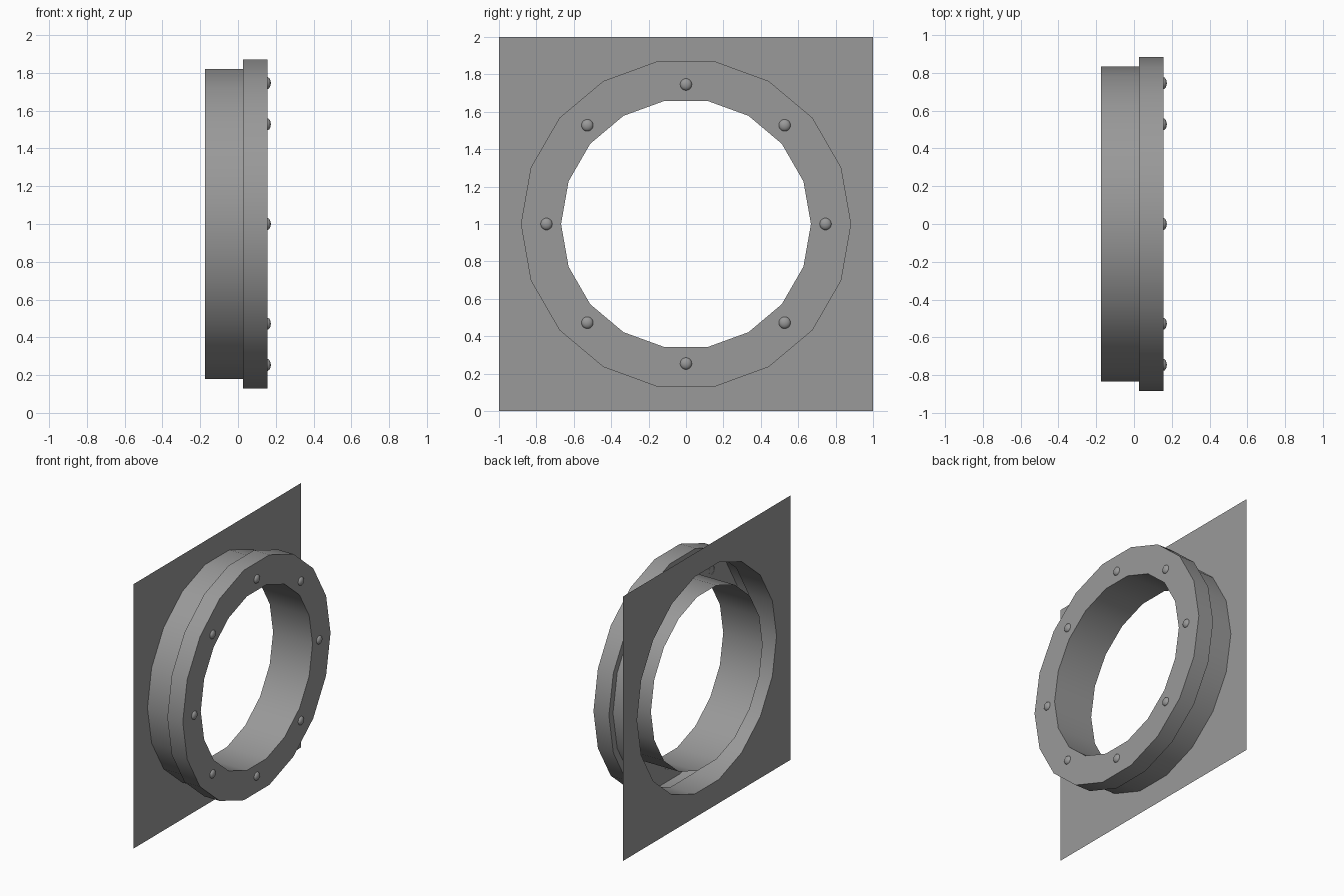
import bpy, bmesh
from math import sin, cos, tau
from mathutils import Matrix

if "Cube" in bpy.data.objects:
    bpy.data.objects.remove(bpy.data.objects["Cube"])

SIDES = 18
BACK, STEP, FACE = -0.174, 0.027, 0.156
R_BORE, R_TUBE, R_FLANGE, R_BOLTS = 0.668, 0.834, 0.883, 0.746
CZ = 1.0

# Mid grey metal
metal = bpy.data.materials.new("mid_grey")
metal.diffuse_color = (0.32, 0.32, 0.32, 1)
metal.use_nodes = True
metal.node_tree.nodes["Principled BSDF"].inputs["Base Color"].default_value = metal.diffuse_color


def ring_verts(bm, x, r):
    return [bm.verts.new((x, r * cos(tau * i / SIDES), CZ + r * sin(tau * i / SIDES)))
            for i in range(SIDES)]


def loop_edges(bm, verts):
    return [bm.edges.new((v, verts[(i + 1) % len(verts)])) for i, v in enumerate(verts)]


def finish(bm, name):
    mesh = bpy.data.meshes.new(name)
    bm.to_mesh(mesh)
    bm.free()
    mesh.materials.append(metal)
    ob = bpy.data.objects.new(name, mesh)
    bpy.context.collection.objects.link(ob)
    return ob


def smooth(ob):
    bpy.ops.object.select_all(action='DESELECT')
    ob.select_set(True)
    bpy.context.view_layer.objects.active = ob
    bpy.ops.object.shade_smooth_by_angle(angle=0.6)


# Thin square back plate with a round opening
bm = bmesh.new()
square = [bm.verts.new((BACK, y, z)) for y, z in ((-1, 0), (1, 0), (1, 2), (-1, 2))]
edges = loop_edges(bm, square) + loop_edges(bm, ring_verts(bm, BACK, R_TUBE))
bmesh.ops.triangle_fill(bm, edges=edges, use_beauty=True, normal=(1, 0, 0))
finish(bm, "back_plate")

# Hollow stepped collar: outer wall, flange, front face and bore, open at the back
bm = bmesh.new()
profile = [(BACK, R_TUBE), (STEP, R_TUBE), (STEP, R_FLANGE),
           (FACE, R_FLANGE), (FACE, R_BORE), (BACK, R_BORE)]
rings = [ring_verts(bm, x, r) for x, r in profile]
for a, b in zip(rings, rings[1:]):
    for i in range(SIDES):
        j = (i + 1) % SIDES
        bm.faces.new((a[i], a[j], b[j], b[i]))
bmesh.ops.recalc_face_normals(bm, faces=bm.faces[:])
smooth(finish(bm, "flanged_collar"))

# Eight low domed bolt heads, set slightly into the flange face
for k in range(8):
    a = tau * k / 8
    bm = bmesh.new()
    bmesh.ops.create_uvsphere(bm, u_segments=16, v_segments=10, radius=0.032,
                              matrix=Matrix.Diagonal((0.62, 1, 1, 1)))
    bmesh.ops.bisect_plane(bm, geom=bm.verts[:] + bm.edges[:] + bm.faces[:],
                           plane_co=(0, 0, 0), plane_no=(1, 0, 0), clear_inner=True)
    bolt = finish(bm, f"bolt_head_{k + 1}")
    bolt.location = (FACE - 0.002, R_BOLTS * cos(a), CZ + R_BOLTS * sin(a))
    smooth(bolt)
